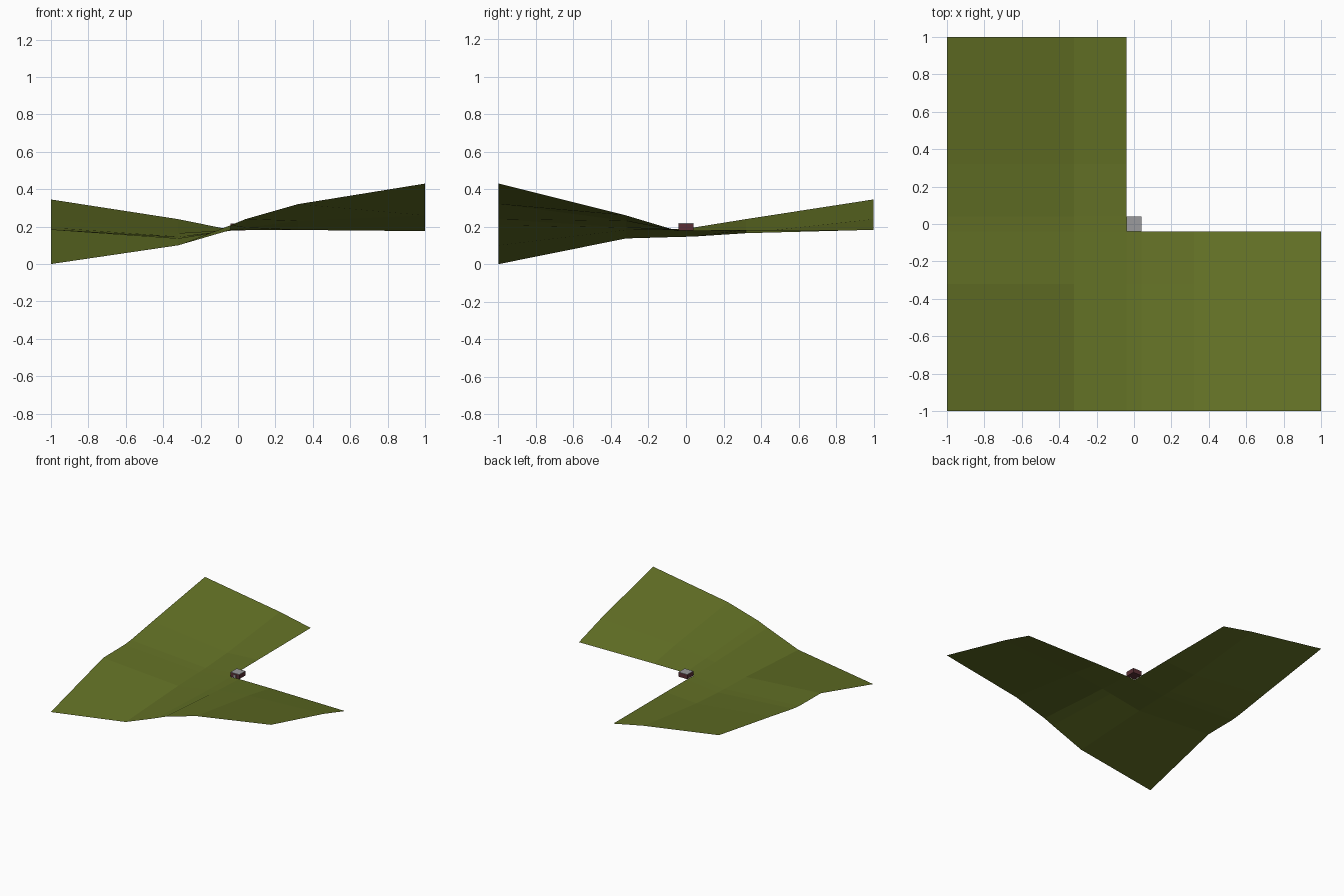
import bpy, bmesh

if "Cube" in bpy.data.objects:
    bpy.data.objects.remove(bpy.data.objects["Cube"])

def material(name, rgb):
    m = bpy.data.materials.new(name)
    m.diffuse_color = (*rgb, 1)
    m.use_nodes = True
    m.node_tree.nodes["Principled BSDF"].inputs["Base Color"].default_value = m.diffuse_color
    return m

GRASS = material("grass green", (0.125, 0.165, 0.019))
BRICK = material("dark red brick", (0.10, 0.028, 0.035))
ROOF = material("roof grey", (0.33, 0.33, 0.34))

def add_object(name, bm, mat):
    mesh = bpy.data.meshes.new(name)
    bm.to_mesh(mesh)
    bm.free()
    mesh.materials.append(mat)
    ob = bpy.data.objects.new(name, mesh)
    bpy.context.collection.objects.link(ob)
    return ob

def box(name, lo, hi, mat):
    bm = bmesh.new()
    bmesh.ops.create_cube(bm, size=1)
    for v in bm.verts:
        v.co = [(a + b) / 2 + c * (b - a) for a, b, c in zip(lo, hi, v.co)]
    return add_object(name, bm, mat)

# Terrain sheet: heights on a coarse grid, the inner corner of the L left out
XS = [-1, -0.32, -0.04, 0.04, 0.32, 1]
YS = [-1, -0.32, -0.04, 0.04, 0.32, 1]
HEIGHTS = [
    [0.0, 0.10, 0.207, 0.24, 0.32, 0.43],
    [0.185, 0.137, 0.182, 0.195, 0.23, 0.26],
    [0.187, 0.145, 0.178, 0.182, 0.182, 0.176],
    [0.195, 0.147, 0.18],
    [0.24, 0.165, 0.182],
    [0.345, 0.24, 0.183],
]
bm = bmesh.new()
rows = [[bm.verts.new((XS[i], YS[j], z)) for i, z in enumerate(row)]
        for j, row in enumerate(HEIGHTS)]
for a, b in zip(rows, rows[1:]):
    for i in range(min(len(a), len(b)) - 1):
        bm.faces.new((a[i], a[i + 1], b[i + 1], b[i]))
add_object("terrain", bm, GRASS)

# Small house in the corner: brick walls, flat grey roof, doorway plate
R = 0.039
box("house_walls", (-R, -R, 0.18), (R, R, 0.215), BRICK)
box("house_roof", (-R, -R, 0.215), (R, R, 0.218), ROOF)
box("house_door", (-0.012, -R - 0.002, 0.183), (0.008, -R, 0.205), ROOF)
